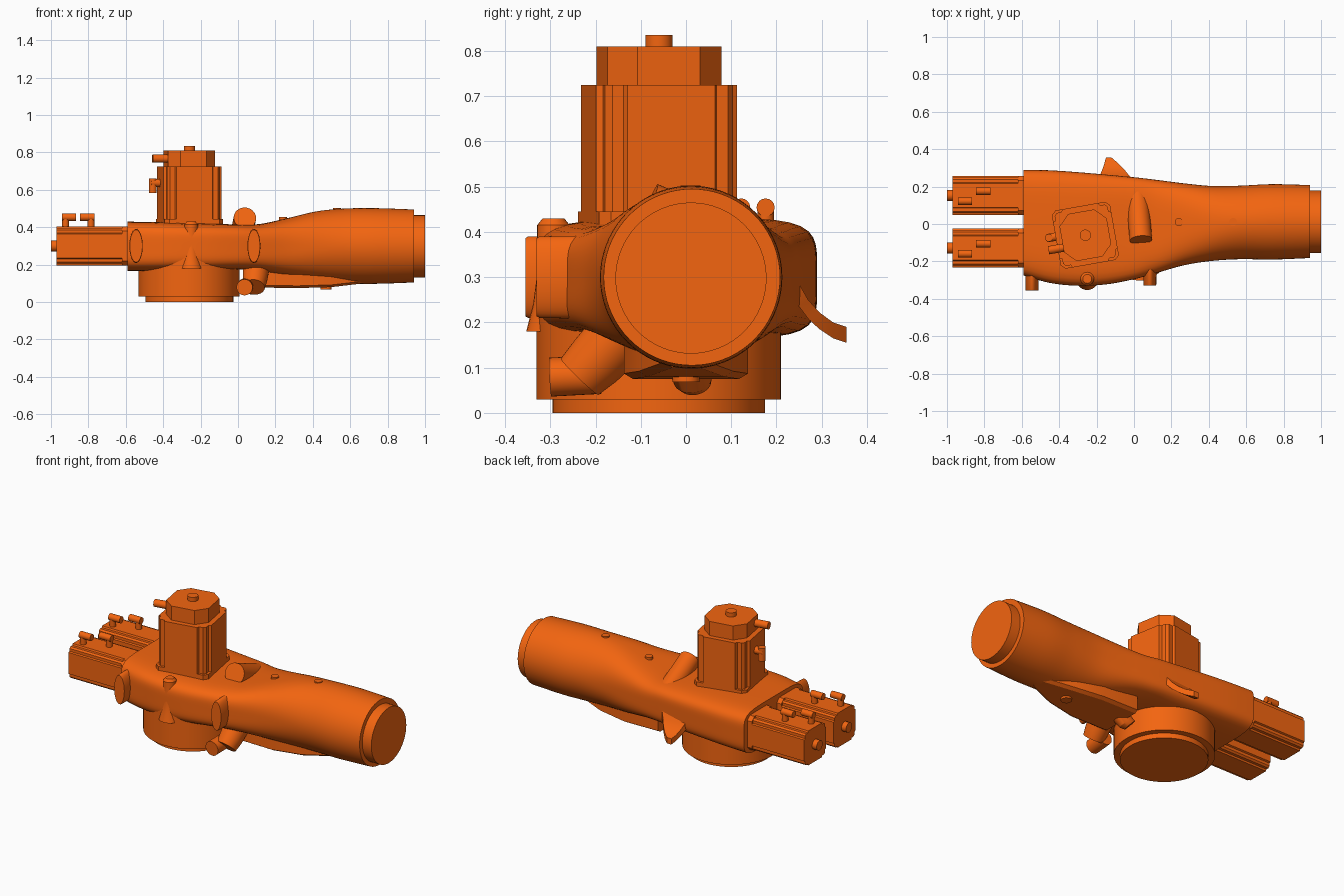
import bpy, bmesh
from math import sin, cos, pi, radians
from mathutils import Vector, Matrix

if "Cube" in bpy.data.objects:
    bpy.data.objects.remove(bpy.data.objects["Cube"])

orange = bpy.data.materials.new("orange_paint")
orange.diffuse_color = (0.9, 0.13, 0.005, 1)
orange.use_nodes = True
orange.node_tree.nodes["Principled BSDF"].inputs["Base Color"].default_value = orange.diffuse_color


def loft(name, rings):
    """Skin a list of equal-length point rings and cap both ends."""
    bm = bmesh.new()
    rows = [[bm.verts.new(p) for p in r] for r in rings]
    n = len(rows[0])
    for a, b in zip(rows, rows[1:]):
        for i in range(n):
            j = (i + 1) % n
            bm.faces.new((a[i], a[j], b[j], b[i]))
    bm.faces.new(rows[0])
    bm.faces.new(rows[-1])
    bmesh.ops.recalc_face_normals(bm, faces=bm.faces)
    me = bpy.data.meshes.new(name)
    bm.to_mesh(me)
    bm.free()
    me.materials.append(orange)
    ob = bpy.data.objects.new(name, me)
    bpy.context.collection.objects.link(ob)
    return ob


def tube(name, stops, n=32):
    """Round body through (x, y, z, radius) stops, facing from first to last."""
    pts = [Vector(s[:3]) for s in stops]
    q = (pts[-1] - pts[0]).to_track_quat('Z', 'Y')
    return loft(name, [[p + q @ Vector((s[3] * cos(2 * pi * i / n), s[3] * sin(2 * pi * i / n), 0))
                        for i in range(n)] for p, s in zip(pts, stops)])


def prism(name, outline, d0, d1, matrix):
    return loft(name, [[matrix @ Vector((x, y, d)) for x, y in outline] for d in (d0, d1)])


def four_way(quarter):
    """Repeat a quarter outline four times around the centre."""
    return [(x * cos(k * pi / 2) - y * sin(k * pi / 2), x * sin(k * pi / 2) + y * cos(k * pi / 2))
            for k in range(4) for x, y in quarter]


def motor_outline(h):
    return four_way([(h, .62 * h), (.91 * h, .66 * h), (.91 * h, .82 * h),
                     (.82 * h, .91 * h), (.66 * h, .91 * h), (.62 * h, h)])


def superellipse(x, y0, y1, z0, z1, e, n=72):
    ring = []
    for i in range(n):
        c, s = cos(2 * pi * i / n), sin(2 * pi * i / n)
        k = (abs(c) ** e + abs(s) ** e) ** (-1 / e)
        ring.append(Vector((x, (y0 + y1) / 2 + (y1 - y0) / 2 * c * k, (z0 + z1) / 2 + (z1 - z0) / 2 * s * k)))
    return ring


# main casting: flat box at the elbow blending to a round arm
sections = [(-.59, -.275, .29, .165, .43, 5), (-.45, -.315, .287, .165, .428, 5),
            (-.3, -.33, .277, .167, .425, 5), (-.15, -.323, .264, .17, .42, 5),
            (0, -.295, .25, .175, .415, 5), (.12, -.262, .236, .165, .418, 4),
            (.27, -.22, .217, .135, .45, 3), (.42, -.197, .203, .112, .485, 2.3),
            (.57, -.188, .205, .1, .5, 2), (.74, -.19, .213, .098, .502, 2), (.94, -.182, .208, .105, .495, 2)]
rings = []
for i in range(len(sections) - 1):
    p = [sections[max(0, min(len(sections) - 1, i + k))] for k in (-1, 0, 1, 2)]
    for s in range(5):
        t = s / 5
        v = [.5 * (2 * b + (c - a) * t + (2 * a - 5 * b + 4 * c - d) * t * t + (3 * b - a - 3 * c + d) * t ** 3)
             for a, b, c, d in zip(*p)]
        rings.append(superellipse(*v))
rings.append(superellipse(*sections[-1]))
loft("arm_casting", rings)
tube("arm_end_flange", [(.93, .011, .298, .167), (1, .011, .298, .167)], 64)

# faired underside of the arm
loft("arm_underside_fairing",
     [[(x, -w, .26), (x, -w, z + .012), (x, -w + .02, z), (x, w - .02, z), (x, w, z + .012), (x, w, .26)]
      for x, w, z in [(.09, .137, .078), (.32, .137, .075), (.5, .105, .08), (.67, .05, .1)]])
tube("underside_pad", [(.47, 0, .068, .03), (.47, 0, .12, .03)])

# elbow turret and its mounting ring
tube("turret", [(-.262, -.06, .03, .27), (-.262, -.06, .3, .27)], 64)
tube("turret_ring", [(-.26, -.06, 0, .235), (-.26, -.06, .06, .235)], 64)

# large upright motor, turned ten degrees
up = Matrix.Translation((-.26, -.06, 0)) @ Matrix.Rotation(radians(10), 4, 'Z')
flange = four_way([(.158, .135), (.135, .158)])
prism("top_motor_flange", flange, .40, .445, up)
prism("top_motor_body", motor_outline(.158), .44, .725, up)
prism("top_motor_cap", four_way([(.128, .07), (.07, .128)]), .72, .81, up)
tube("top_motor_pin", [(-.26, -.06, .8, .03), (-.26, -.06, .835, .03)])


def local_tube(name, a, b, r):
    return tube(name, [(*(up @ Vector(p)), r) for p in (a, b)], 16)


local_tube("cap_connector", (-.11, -.045, .767), (-.208, -.045, .767), .022)
local_tube("body_connector_stub", (-.14, .02, .637), (-.205, .02, .637), .022)
local_tube("body_connector_plug", (-.195, .02, .583), (-.195, .02, .662), .021)

# two wrist motors at the rear end
for side, yc in (("back", .153), ("front", -.128)):
    along = Matrix(((1, 0, 0, 0), (0, 1, 0, yc), (0, 0, 1, .3), (0, 0, 0, 1))) @ Matrix.Rotation(pi / 2, 4, 'Y')
    prism(side + "_motor_body", motor_outline(.104), -.97, -.57, along)
    prism(side + "_motor_flange", four_way([(.104, .08), (.08, .104)]), -.62, -.57, along)
    tube(side + "_motor_pin", [(-1, yc, .3, .029), (-.95, yc, .3, .029)])
    for k, (x0, x1, post, dy) in enumerate([(-.94, -.865, -.922, -.031), (-.845, -.768, -.786, .023)]):
        tube(f"{side}_motor_plug_{k}", [(x0, yc + dy, .454, .02), (x1, yc + dy, .454, .02)], 16)
        tube(f"{side}_motor_post_{k}", [(post, yc + dy, .38, .018), (post, yc + dy, .455, .018)], 16)


def front_port(name, x, y_end, rx, rz):
    """Tall oval port facing the front."""
    loft(name, [[(x + rx * k * cos(2 * pi * i / 40), y, .3 + rz * k * sin(2 * pi * i / 40)) for i in range(40)]
                for y, k in ((y_end, .96), (y_end + .006, 1), (y_end + .1, 1.02), (-.15, 1.1))])


front_port("rear_front_port", -.545, -.355, .035, .09)
front_port("forward_front_port", .085, -.33, .034, .09)

# small rounded rib in the middle of the front
tube("front_rib", [(-.25, -.293, .18, .06), (-.25, -.293, .24, .045), (-.25, -.293, .3, .037),
                   (-.25, -.293, .415, .036), (-.25, -.293, .43, .024)], 24)

# cable outlet on the top, sloping down toward the back
tube("top_cable_outlet", [(.037, -.085, .45, .06), (.028, .02, .405, .06), (.018, .16, .35, .06)], 40)

# curved scoop on the back
scoop = []
for y, z_top, z_low, x0, x1 in [(.225, .33, .29, -.2, 0), (.25, .285, .235, -.19, -.015),
                                (.27, .25, .208, -.178, -.035), (.295, .222, .185, -.168, -.055),
                                (.325, .2, .165, -.158, -.085), (.355, .19, .155, -.15, -.12)]:
    scoop.append([(x0, y, z_low), (x1, y, z_low), (x1, y, z_top), (x0, y, z_top)])
loft("back_scoop", scoop)

# two cable outlets under the arm
tube("lower_front_outlet", [(.1, -.1, .22, .075), (.09, -.2, .115, .065), (.085, -.235, .08, .058)])
tube("lower_front_plug", [(.035, -.3, .079, .043), (.04, -.19, .085, .043)])
tube("lower_middle_outlet", [(.13, 0, .15, .055), (.07, .015, .075, .043), (.045, .02, .065, .036)])

# small screws along the arm and around the flange
for k, (x, z) in enumerate(((.24, .455), (.53, .503))):
    tube(f"arm_screw_{k}", [(x, .01, z - .06, .022), (x, .01, z, .022)], 16)
for k in range(4):
    a = radians(55 + 90 * k)
    x, y = -.26 + .183 * cos(a), -.06 + .183 * sin(a)
    tube(f"flange_screw_{k}", [(x, y, .4, .02), (x, y, .436, .02)], 12)

# smooth shading with sharp edges kept
for ob in bpy.context.scene.objects:
    ob.select_set(True)
    bpy.context.view_layer.objects.active = ob
bpy.ops.object.shade_smooth_by_angle(angle=radians(30))
